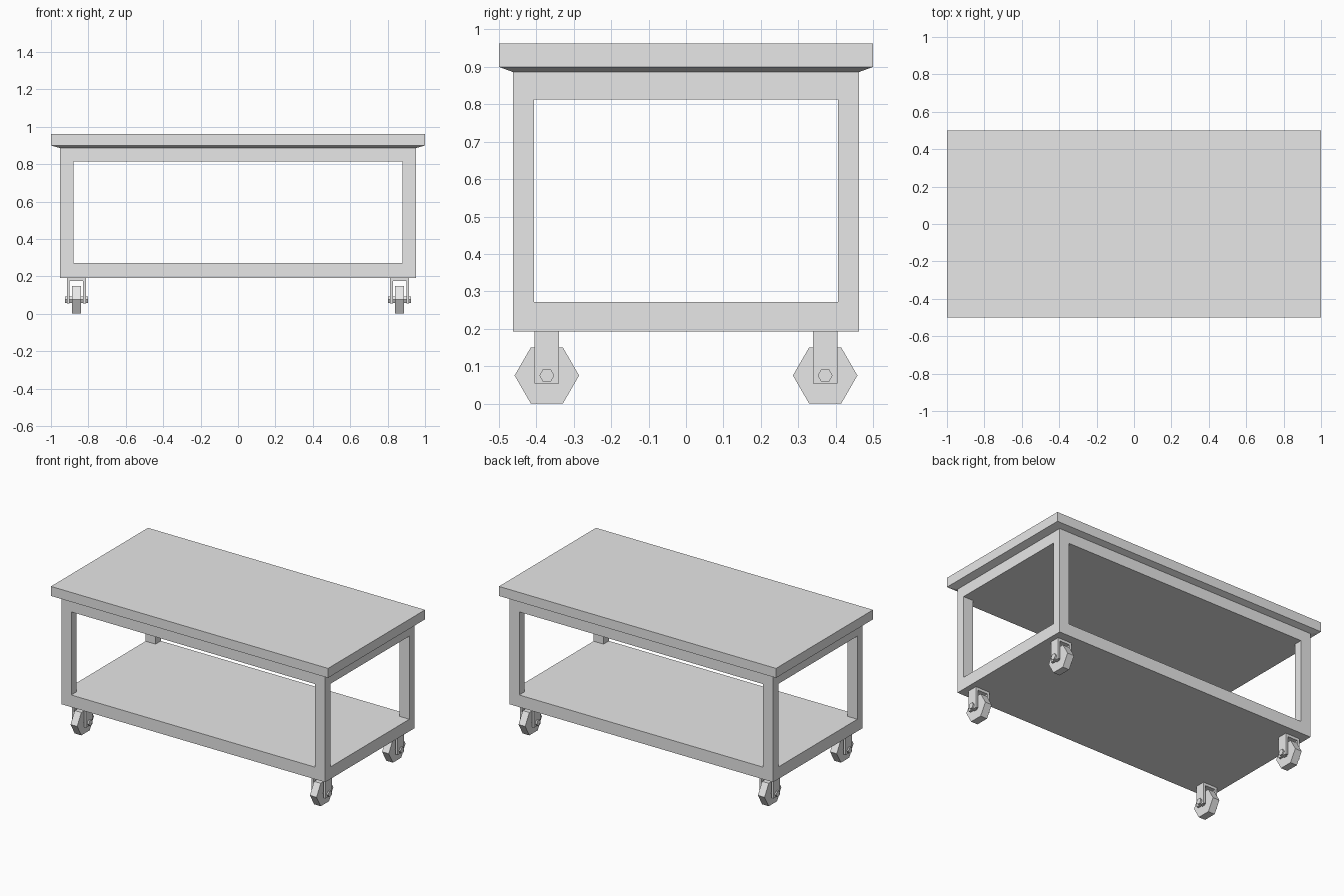
import bpy, bmesh, math

cube = bpy.data.objects.get("Cube")
if cube:
    bpy.data.objects.remove(cube, do_unlink=True)

GREY = (0.8, 0.8, 0.8, 1)
metal = bpy.data.materials.new("light_grey")
metal.use_nodes = True
metal.diffuse_color = GREY
metal.node_tree.nodes["Principled BSDF"].inputs["Base Color"].default_value = GREY


def finish(bm, name):
    bmesh.ops.recalc_face_normals(bm, faces=bm.faces[:])
    mesh = bpy.data.meshes.new(name)
    bm.to_mesh(mesh)
    bm.free()
    mesh.materials.append(metal)
    obj = bpy.data.objects.new(name, mesh)
    bpy.context.collection.objects.link(obj)
    return obj


def loft(name, rings):
    """Rectangular solid through (half_x, half_y, z) rings, bottom to top."""
    bm = bmesh.new()
    loops = [[bm.verts.new((sx * hx, sy * hy, z))
              for sx, sy in ((-1, -1), (1, -1), (1, 1), (-1, 1))]
             for hx, hy, z in rings]
    bm.faces.new(loops[0])
    bm.faces.new(loops[-1])
    for low, high in zip(loops, loops[1:]):
        for i in range(4):
            j = (i + 1) % 4
            bm.faces.new((low[i], low[j], high[j], high[i]))
    return finish(bm, name)


def box(name, x, y, z):
    """Box from (min, max) ranges."""
    obj = loft(name, [((x[1] - x[0]) / 2, (y[1] - y[0]) / 2, h) for h in z])
    obj.location = ((x[0] + x[1]) / 2, (y[0] + y[1]) / 2, 0)
    return obj


def hex_prism(name, x, y, z, radius, width):
    """Six-sided cylinder lying along x."""
    bpy.ops.mesh.primitive_cylinder_add(
        vertices=6, radius=radius, depth=width,
        location=(x, y, z), rotation=(0, math.pi / 2, 0))
    obj = bpy.context.object
    obj.name = name
    obj.data.materials.append(metal)


FX, FY = 0.952, 0.462            # frame half size
IX, IY = 0.88, 0.407             # opening half size
BASE, SHELF, APRON = 0.192, 0.271, 0.813
CX, CY, CZ = 0.864, 0.372, 0.075  # caster axle centre

# Top with its underside tapering in to the apron
loft("table_top", [(FX, FY, APRON), (FX, FY, 0.886),
                   (1, 0.5, 0.9), (1, 0.5, 0.962)])
loft("lower_shelf", [(FX, FY, BASE), (FX, FY, SHELF)])

for side, sx in (("left", 1), ("right", -1)):
    for end, sy in (("front", -1), ("back", 1)):
        tag = f"{end}_{side}"
        # Corner leg
        box(f"{tag}_leg", sorted((sx * IX, sx * FX)),
            sorted((sy * IY, sy * FY)), (SHELF, APRON))
        # Caster: fork, axle and wheel
        x, y = sx * CX, sy * CY
        span = (y - 0.033, y + 0.033)
        box(f"{tag}_fork_plate", (x - 0.051, x + 0.051), span, (0.175, BASE))
        for n, s in (("inner", -sx), ("outer", sx)):
            box(f"{tag}_{n}_fork_arm",
                sorted((x + s * 0.036, x + s * 0.051)), span, (0.054, 0.175))
        hex_prism(f"{tag}_axle", x, y, CZ, 0.02, 0.123)
        hex_prism(f"{tag}_wheel", x, y, CZ, 0.0862, 0.048)
